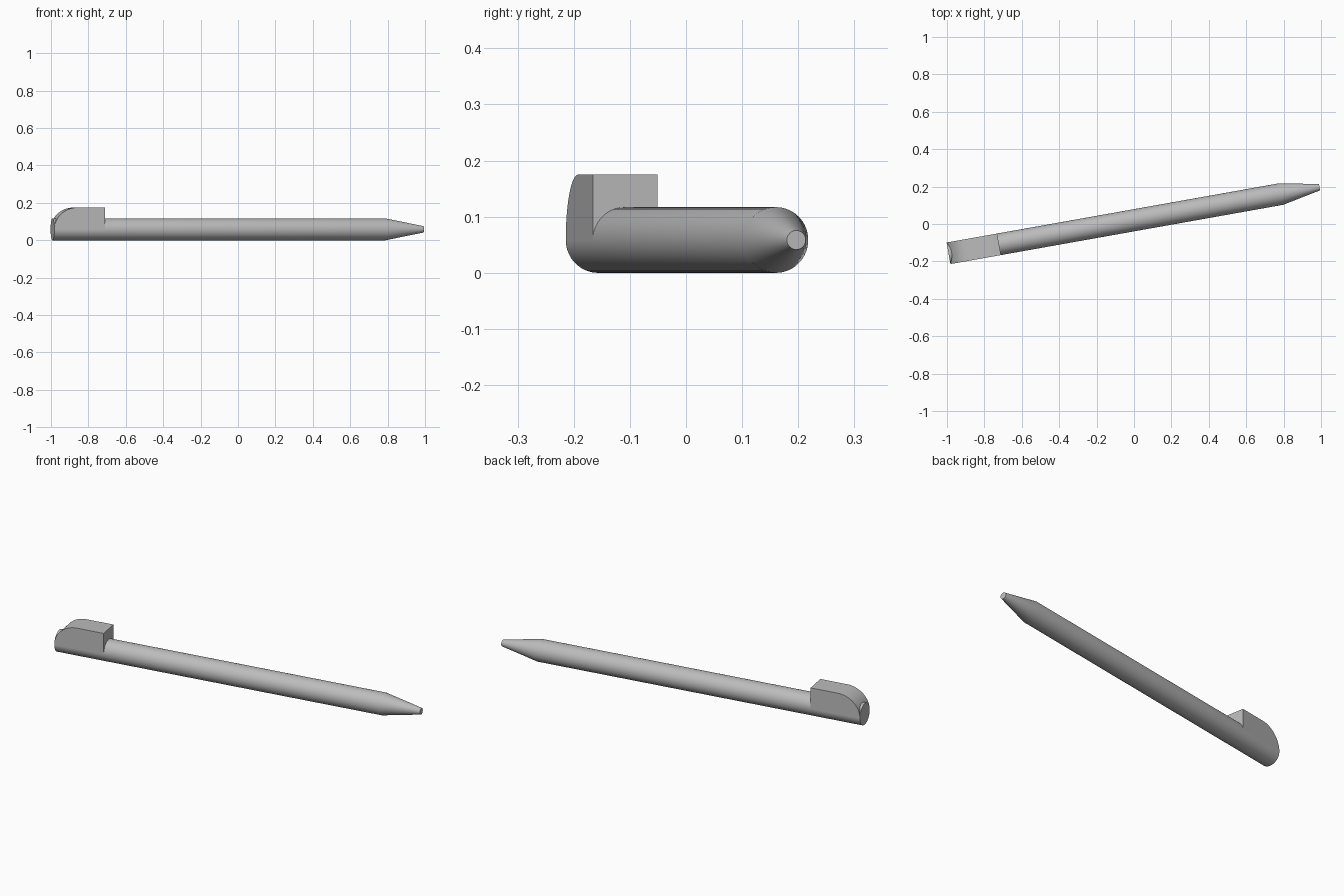
import bpy, bmesh, math
from mathutils import Matrix

old = bpy.data.objects.get("Cube")
if old:
    bpy.data.objects.remove(old, do_unlink=True)

R = 0.0585            # barrel radius, also its axis height
HALF = 1.0075         # half length along the axis
TOP = 0.175           # top of the cap block
PLACE = Matrix.Translation((0.0, 0.02, R)) @ Matrix.Rotation(math.radians(10.1), 4, 'Z')

grey = bpy.data.materials.new("plain grey")
grey.use_nodes = True
colour = (0.5, 0.5, 0.5, 1)
grey.diffuse_color = colour
grey.node_tree.nodes["Principled BSDF"].inputs["Base Color"].default_value = colour


def finish(bm, name):
    bmesh.ops.recalc_face_normals(bm, faces=bm.faces)
    mesh = bpy.data.meshes.new(name)
    bm.to_mesh(mesh)
    bm.free()
    mesh.materials.append(grey)
    obj = bpy.data.objects.new(name, mesh)
    bpy.context.collection.objects.link(obj)
    obj.matrix_world = PLACE
    bpy.ops.object.select_all(action='DESELECT')
    obj.select_set(True)
    bpy.context.view_layer.objects.active = obj
    bpy.ops.object.shade_smooth_by_angle(angle=math.radians(30))
    return obj


# Barrel with tapered tip: rings along the axis, flat at both ends
bm = bmesh.new()
SIDES = 64
rings = []
for x, r in [(-HALF, R), (0.80, R), (HALF, 0.017)]:
    angles = [2 * math.pi * i / SIDES for i in range(SIDES)]
    rings.append([bm.verts.new((x, r * math.cos(a), r * math.sin(a))) for a in angles])
for a, b in zip(rings, rings[1:]):
    for i in range(SIDES):
        j = (i + 1) % SIDES
        bm.faces.new((a[i], a[j], b[j], b[i]))
bm.faces.new(rings[0])
bm.faces.new(rings[-1])
finish(bm, "stylus_barrel")

# Cap block: side profile with a rounded rear corner, extruded across the barrel
bm = bmesh.new()
height = TOP - R
profile = [(-0.733, 0.0), (-0.733, height)]
STEPS = 20
for i in range(STEPS + 1):
    a = math.pi / 2 * (1 + i / STEPS)
    profile.append((-HALF + 0.125 * (1 + math.cos(a)), height * math.sin(a)))
face = bm.faces.new([bm.verts.new((x, -R, z)) for x, z in profile])
out = bmesh.ops.extrude_face_region(bm, geom=[face])
moved = [v for v in out["geom"] if isinstance(v, bmesh.types.BMVert)]
bmesh.ops.translate(bm, verts=moved, vec=(0, 2 * R, 0))
finish(bm, "cap_block")
